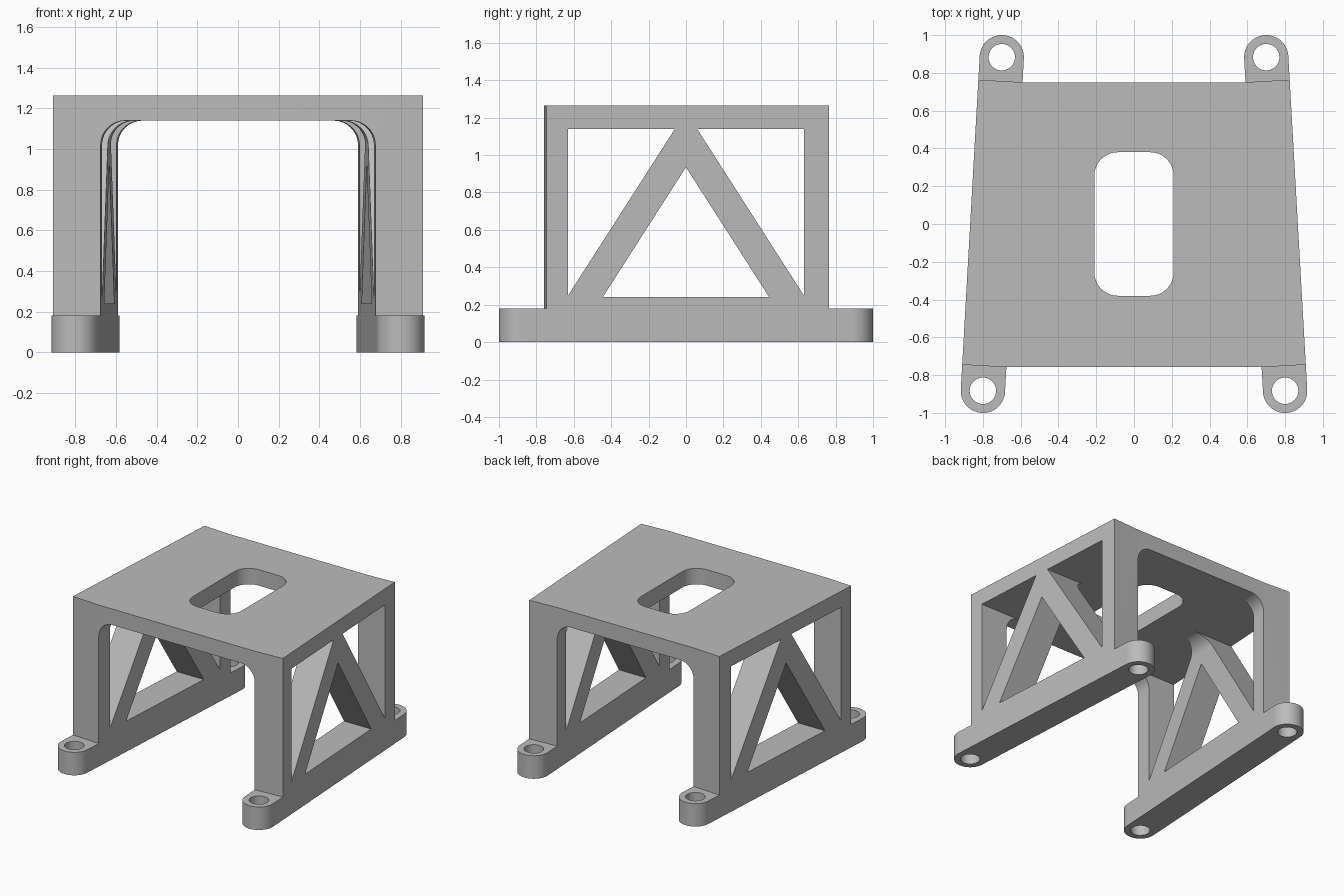
import bpy, bmesh, math
from mathutils import Vector

if "Cube" in bpy.data.objects:
    bpy.data.objects.remove(bpy.data.objects["Cube"], do_unlink=True)

SLOPE = 0.0566          # how much the side walls close in toward the back
HALF = 0.117            # half thickness of a side wall
MID = 0.75              # wall centre line at the middle
TOP, UNDER, FOOT = 1.265, 1.14, 0.18
FRONT, BACK, EAR = -0.7515, 0.757, 0.883

grey = bpy.data.materials.new("plain grey")
grey.use_nodes = True
colour = (0.5, 0.5, 0.5, 1)
grey.diffuse_color = colour
grey.node_tree.nodes["Principled BSDF"].inputs["Base Color"].default_value = colour


def wall_point(side, along, across):
    """Point in the frame of a tapered side wall."""
    return (side * (MID - SLOPE * along + across), along + SLOPE * across)


def arc(cx, cy, r, start, end, steps=16):
    return [(cx + r * math.cos(math.radians(start + (end - start) * i / steps)),
             cy + r * math.sin(math.radians(start + (end - start) * i / steps)))
            for i in range(steps + 1)]


def loft(name, ring_a, ring_b):
    """Solid between two matching rings of points."""
    bm = bmesh.new()
    a = [bm.verts.new(p) for p in ring_a]
    b = [bm.verts.new(p) for p in ring_b]
    bm.faces.new(a)
    bm.faces.new(b[::-1])
    for i in range(len(a)):
        j = (i + 1) % len(a)
        bm.faces.new((a[i], b[i], b[j], a[j]))
    bmesh.ops.recalc_face_normals(bm, faces=bm.faces)
    mesh = bpy.data.meshes.new(name)
    bm.to_mesh(mesh)
    bm.free()
    mesh.materials.append(grey)
    obj = bpy.data.objects.new(name, mesh)
    bpy.context.collection.objects.link(obj)
    return obj


def upright(name, outline, z0, z1):
    return loft(name, [(x, y, z0) for x, y in outline], [(x, y, z1) for x, y in outline])


def crosswise(name, outline):
    return loft(name, [(-1.2, y, z) for y, z in outline], [(1.2, y, z) for y, z in outline])


def cut(obj, cutter):
    bpy.context.view_layer.objects.active = obj
    mod = obj.modifiers.new("cut", "BOOLEAN")
    mod.operation = "DIFFERENCE"
    mod.solver = "EXACT"
    mod.object = cutter
    bpy.ops.object.modifier_apply(modifier=mod.name)
    bpy.data.objects.remove(cutter, do_unlink=True)


def finish(obj):
    bpy.ops.object.select_all(action="DESELECT")
    obj.select_set(True)
    bpy.context.view_layer.objects.active = obj
    bpy.ops.object.shade_smooth_by_angle(angle=math.radians(25))
    weighted = obj.modifiers.new("clean shading", "WEIGHTED_NORMAL")
    weighted.keep_sharp = True


# Tapered block that becomes the table top and the two side walls
half_outline = [wall_point(1, FRONT, -HALF), wall_point(1, FRONT, HALF),
                wall_point(1, BACK, HALF), wall_point(1, BACK, -HALF)]
frame = upright("frame", half_outline + [(-x, y) for x, y in half_outline[::-1]], 0, TOP)


# Tapered archway from front to back with rounded upper corners
def arch_ring(y, r=0.12):
    w = MID - HALF - SLOPE * y
    right = [(w, -0.2)] + arc(w - r, UNDER - r, r, 0, 90)
    return [(x, y, z) for x, z in right + [(-x, z) for x, z in right[::-1]]]


cut(frame, loft("arch_cutter", arch_ring(-1), arch_ring(1)))

# Truss windows through both side walls
ceiling = UNDER - 0.001
cut(frame, crosswise("middle_window_cutter", [(-0.445, 0.24), (0.445, 0.24), (0, 0.935)]))
for s in (-1, 1):
    cut(frame, crosswise("end_window_cutter",
                         [(s * 0.63, 0.25), (s * 0.63, ceiling), (s * 0.06, ceiling)]))

# Rounded slot in the table top
sx, sy, r = 0.21, 0.38, 0.125
slot = (arc(sx - r, sy - r, r, 0, 90) + arc(r - sx, sy - r, r, 90, 180)
        + arc(r - sx, r - sy, r, 180, 270) + arc(sx - r, r - sy, r, 270, 360))
cut(frame, upright("slot_cutter", slot, 1, 1.5))
finish(frame)

# Rounded mounting feet with bolt holes
for side, side_name in ((1, "left"), (-1, "right")):
    for face, end, end_name in ((FRONT, -1, "front"), (BACK, 1, "back")):
        local = [(HALF, face)] + [(t, end * s) for t, s in arc(0, EAR, HALF, 0, 180, 32)]
        local.append((-HALF, face))
        foot = upright(f"{end_name}_{side_name}_foot",
                       [wall_point(side, s, t) for t, s in local], 0, FOOT)
        hole = arc(*wall_point(side, end * EAR, 0), 0.07, 0, 360, 40)[:-1]
        cut(foot, upright("hole_cutter", hole, -0.1, 0.3))
        finish(foot)
